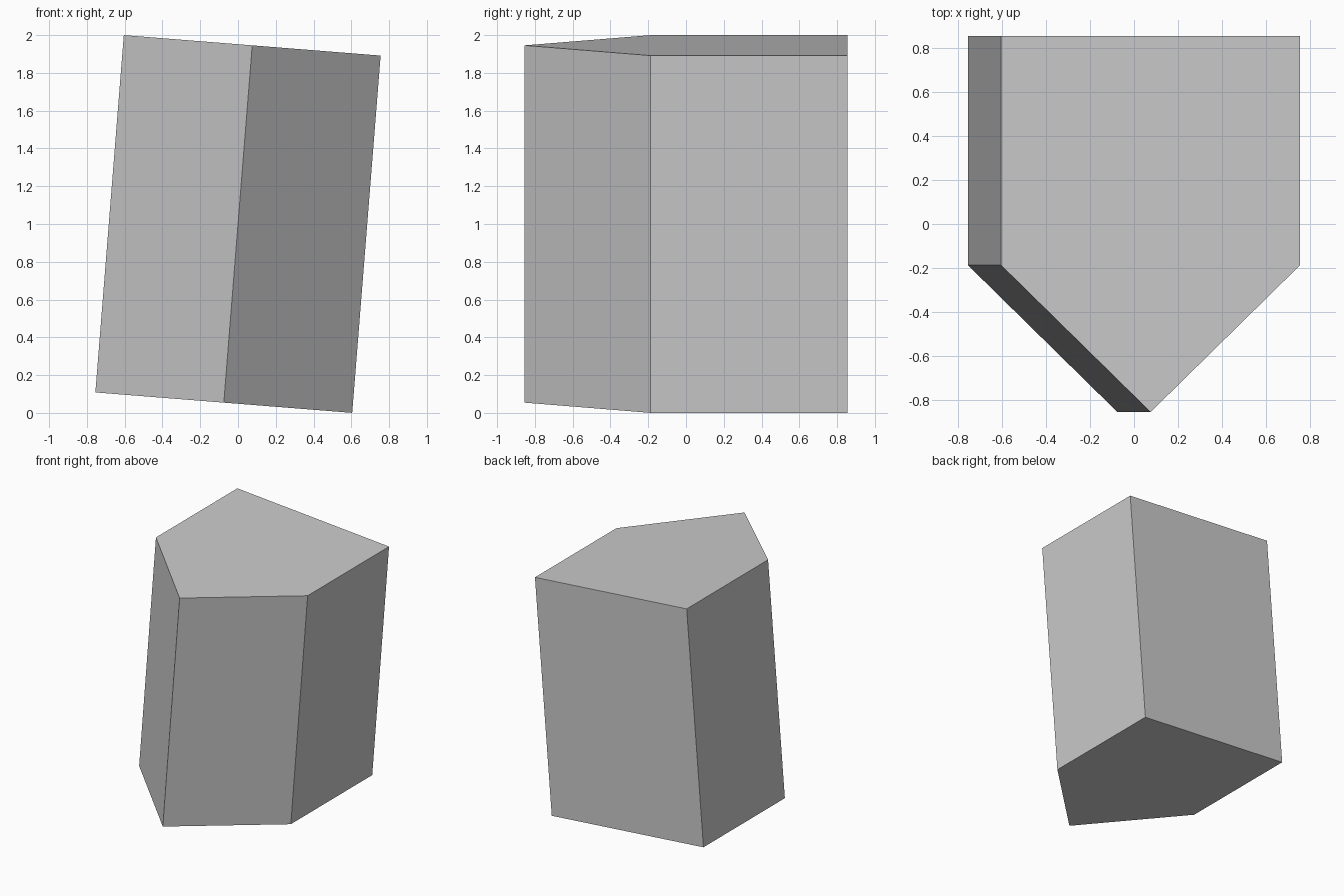
import bpy, bmesh
from math import radians
from mathutils import Matrix

if "Cube" in bpy.data.objects:
    bpy.data.objects.remove(bpy.data.objects["Cube"])

HALF_HEIGHT = 0.9487
# Five-sided outline: square back, pointed front
outline = [(-0.682, 0.855), (-0.682, -0.187), (0, -0.855), (0.682, -0.187), (0.682, 0.855)]

# Extrude the outline into a prism
bm = bmesh.new()
base = bm.faces.new([bm.verts.new((x, y, -HALF_HEIGHT)) for x, y in outline])
top = bmesh.ops.extrude_face_region(bm, geom=[base], use_keep_orig=True)
verts = [v for v in top["geom"] if isinstance(v, bmesh.types.BMVert)]
bmesh.ops.translate(bm, verts=verts, vec=(0, 0, 2 * HALF_HEIGHT))
bmesh.ops.recalc_face_normals(bm, faces=bm.faces)

# Lean the block to the right and stand it on the ground
bm.transform(Matrix.Translation((0, 0, 1)) @ Matrix.Rotation(radians(4.55), 4, 'Y'))

mesh = bpy.data.meshes.new("leaning_block")
bm.to_mesh(mesh)
bm.free()
bpy.context.collection.objects.link(bpy.data.objects.new("leaning_block", mesh))
